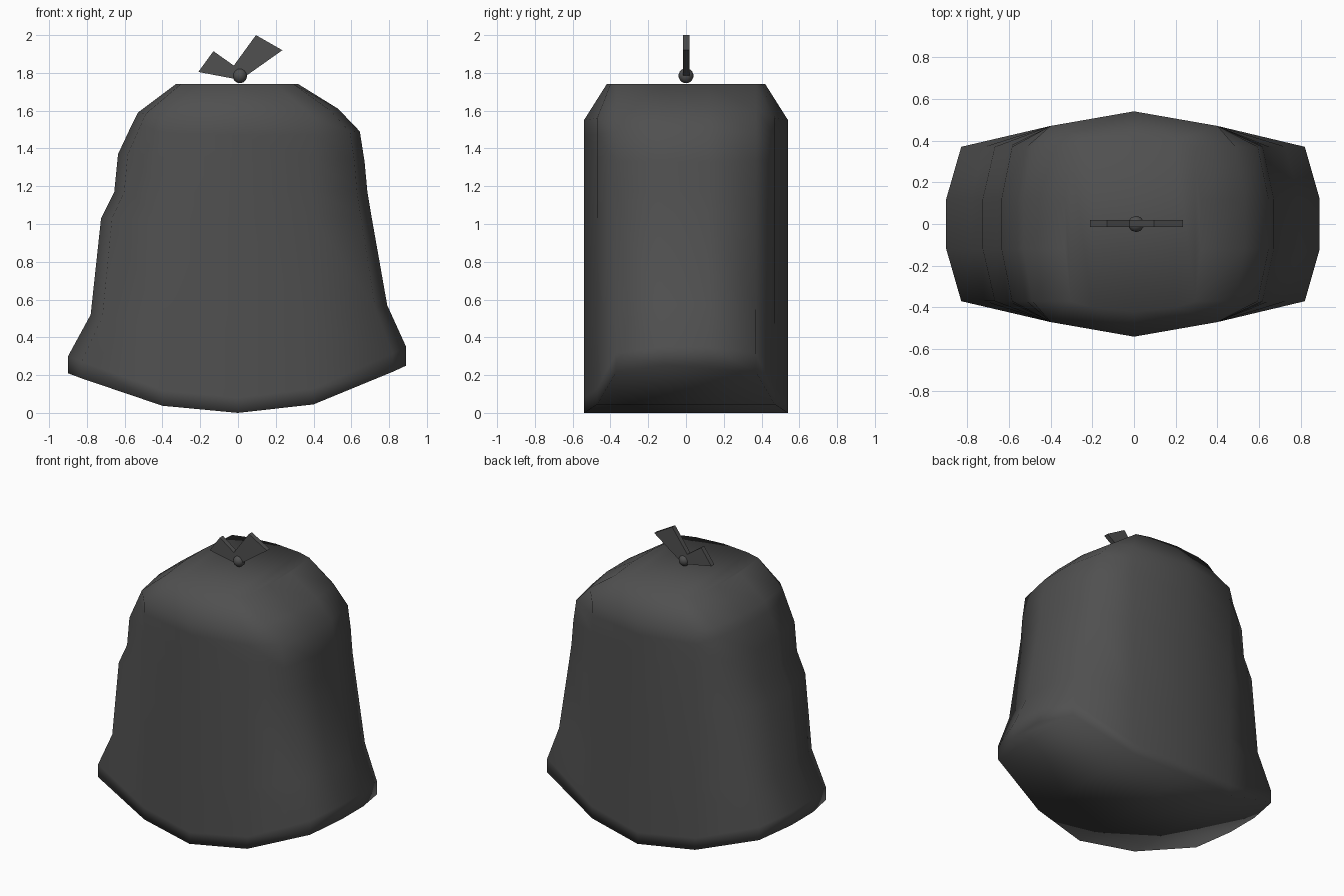
import bpy
import bmesh
from mathutils import Vector

cube = bpy.data.objects.get("Cube")
if cube:
    bpy.data.objects.remove(cube)

plastic = bpy.data.materials.new("dark grey plastic")
plastic.use_nodes = True
grey = (0.08, 0.08, 0.08, 1)
plastic.diffuse_color = grey
shader = plastic.node_tree.nodes["Principled BSDF"]
shader.inputs["Base Color"].default_value = grey
shader.inputs["Roughness"].default_value = 0.6


def finish(name, bm, smooth):
    bmesh.ops.recalc_face_normals(bm, faces=bm.faces)
    for face in bm.faces:
        face.smooth = smooth
    mesh = bpy.data.meshes.new(name)
    bm.to_mesh(mesh)
    bm.free()
    mesh.materials.append(plastic)
    obj = bpy.data.objects.new(name, mesh)
    bpy.context.collection.objects.link(obj)
    return obj


# Bag rings: left x, left z, middle z, right x, right z
RINGS = [
    (-0.90, 0.21, 0.00, 0.89, 0.25),
    (-0.90, 0.30, 0.08, 0.89, 0.35),
    (-0.78, 0.52, 0.45, 0.79, 0.57),
    (-0.725, 1.03, 1.03, 0.705, 1.05),
    (-0.655, 1.17, 1.17, 0.685, 1.17),
    (-0.635, 1.37, 1.35, 0.67, 1.33),
    (-0.56, 1.53, 1.47, 0.645, 1.49),
    (-0.53, 1.59, 1.55, 0.53, 1.61),
    (-0.33, 1.74, 1.74, 0.32, 1.74),
]


def half_ring(ring, is_top):
    """Seven points along the back of one ring, left to right."""
    left_x, left_z, mid_z, right_x, right_z = ring
    mid_x = 0.2 if is_top else 0.4
    depths = (0.12, 0.37, 0.40, 0.42) if is_top else (0.12, 0.37, 0.47, 0.54)

    def side(x, z):
        sign = 1 if x > 0 else -1
        drop = z - mid_z
        return [Vector((x, depths[0], z)),
                Vector((x * 0.92, depths[1], mid_z + drop * 0.87)),
                Vector((sign * mid_x, depths[2], mid_z + drop * 0.18))]

    return (side(left_x, left_z) + [Vector((0, depths[3], mid_z))]
            + side(right_x, right_z)[::-1])


# Bag body: bridged rings, closed by strips running front to back
bm = bmesh.new()
loops = []
for ring in RINGS:
    back = half_ring(ring, ring is RINGS[-1])
    front = [Vector((p.x, -p.y, p.z)) for p in reversed(back)]
    loops.append([bm.verts.new(p) for p in back + front])
for low, high in zip(loops, loops[1:]):
    for i in range(len(low)):
        j = (i + 1) % len(low)
        bm.faces.new((low[i], low[j], high[j], high[i]))
for loop in (loops[0], loops[-1]):
    for i in range(len(loop) // 2 - 1):
        bm.faces.new((loop[i], loop[i + 1], loop[-2 - i], loop[-1 - i]))
finish("bag_body", bm, True)

# Knot on top
bm = bmesh.new()
bmesh.ops.create_uvsphere(bm, u_segments=10, v_segments=7, radius=0.04)
bmesh.ops.translate(bm, verts=bm.verts, vec=(0.01, 0, 1.785))
finish("knot", bm, True)


def tie_end(name, outline):
    bm = bmesh.new()
    face = bm.faces.new([bm.verts.new((x, -0.015, z)) for x, z in outline])
    grown = bmesh.ops.extrude_face_region(bm, geom=[face])["geom"]
    moved = [g for g in grown if isinstance(g, bmesh.types.BMVert)]
    bmesh.ops.translate(bm, verts=moved, vec=(0, 0.033, 0))
    finish(name, bm, False)


# Two flared ends of the tied neck
tie_end("right_tie_end", [(0, 1.765), (-0.21, 1.805), (-0.13, 1.915), (-0.01, 1.83)])
tie_end("left_tie_end", [(0.03, 1.775), (0.235, 1.92), (0.095, 2.0), (-0.025, 1.835)])
